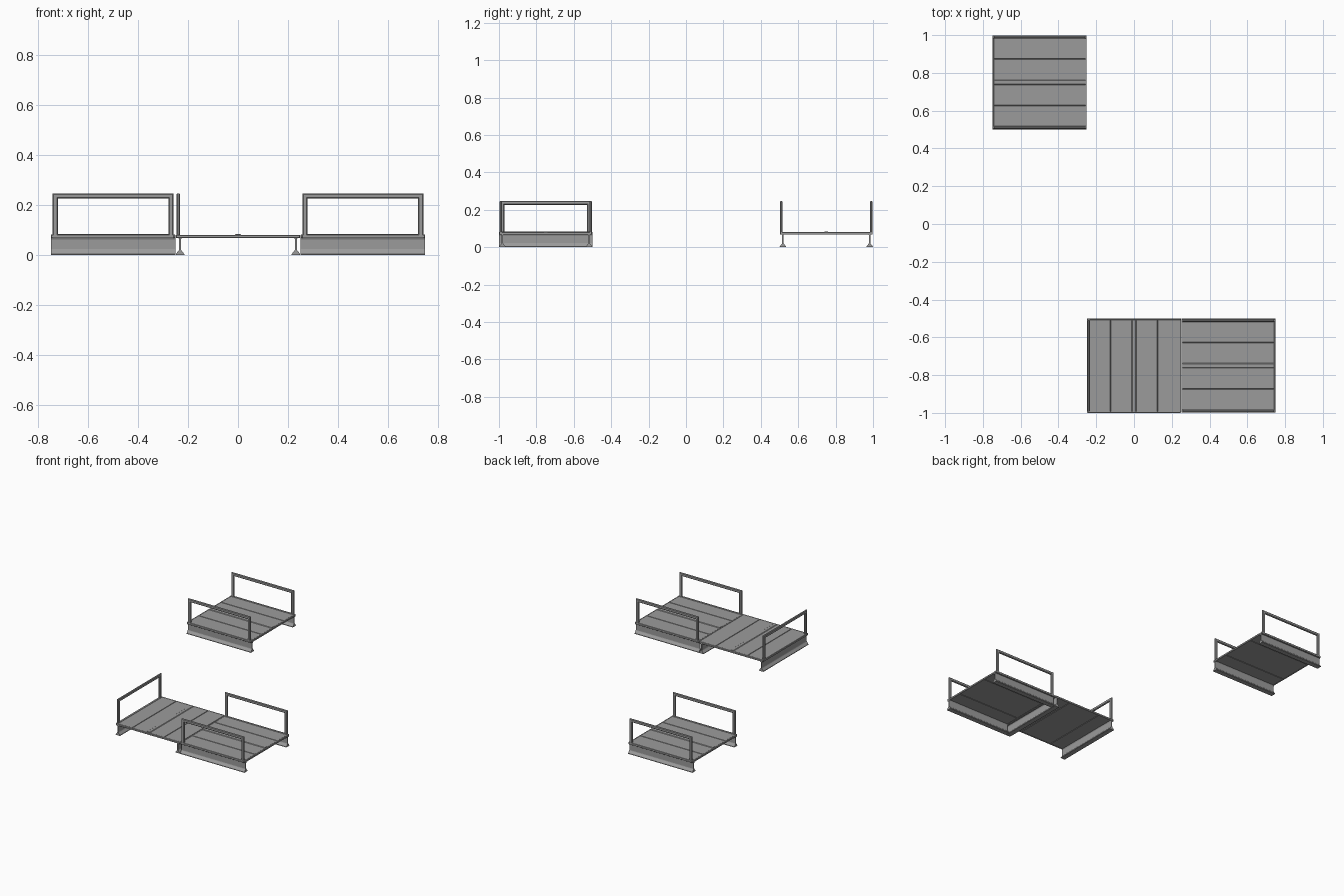
import bpy, bmesh
from mathutils import Matrix, Vector
from math import pi

if "Cube" in bpy.data.objects:
    bpy.data.objects.remove(bpy.data.objects["Cube"])

grey = bpy.data.materials.new("dark_grey_metal")
grey.diffuse_color = (0.33, 0.33, 0.33, 1)
grey.use_nodes = True
grey.node_tree.nodes["Principled BSDF"].inputs["Base Color"].default_value = grey.diffuse_color


def finish(name, bm, mat, bevel=0):
    bmesh.ops.recalc_face_normals(bm, faces=bm.faces)
    me = bpy.data.meshes.new(name)
    bm.to_mesh(me)
    bm.free()
    me.materials.append(grey)
    ob = bpy.data.objects.new(name, me)
    bpy.context.collection.objects.link(ob)
    ob.matrix_world = mat
    if bevel:
        mod = ob.modifiers.new("bevel", "BEVEL")
        mod.width = bevel
        mod.segments = 1
    return ob


def extrude_x(name, profile, length, mat):
    """Closed (y, z) profile swept along local x, centred."""
    bm = bmesh.new()
    face = bm.faces.new([bm.verts.new((-length / 2, y, z)) for y, z in profile])
    res = bmesh.ops.extrude_face_region(bm, geom=[face])
    bm.faces.new([v for v in face.verts]) if not face.is_valid else None
    moved = [v for v in res["geom"] if isinstance(v, bmesh.types.BMVert)]
    bmesh.ops.translate(bm, verts=moved, vec=(length, 0, 0))
    return finish(name, bm, mat)


def box(name, lo, hi, mat, bevel=0):
    lo, hi = Vector(lo), Vector(hi)
    bm = bmesh.new()
    bmesh.ops.create_cube(bm, size=1, matrix=Matrix.Translation((lo + hi) / 2)
                          @ Matrix.Diagonal((*(hi - lo), 1)))
    return finish(name, bm, mat, bevel)


def rail(name, y, mat):
    # mitred inverted-U loop: four-corner path with a chamfered section
    half, top, base, w, d, c = 0.242, 0.247, 0.078, 0.021, 0.007, 0.004
    section = [(0, -d + c), (c, -d), (w - c, -d), (w, -d + c),
               (w, d - c), (w - c, d), (c, d), (0, d - c)]
    bm = bmesh.new()
    rings = []
    for sx, zt, at_top in ((-1, base, 0), (-1, top, 1), (1, top, 1), (1, base, 0)):
        rings.append([bm.verts.new((sx * (half - i), y + o, zt - i * at_top))
                      for i, o in section])
    for a, b in zip(rings, rings[1:]):
        for k in range(8):
            n = (k + 1) % 8
            bm.faces.new((a[k], a[n], b[n], b[k]))
    bm.faces.new(rings[0])
    bm.faces.new(rings[-1])
    finish(name, bm, mat)


def walkway(tag, x, y, angle, rails):
    mat = Matrix.Translation((x, y, 0)) @ Matrix.Rotation(angle, 4, 'Z')

    # plank deck with V grooves on both faces and a raised centre strip
    half = [(0.248, 0.069), (0.248, 0.080), (0.126, 0.080), (0.1235, 0.073),
            (0.121, 0.080), (0.013, 0.080), (0.009, 0.083)]
    under = [(0.121, 0.069), (0.1235, 0.072), (0.126, 0.069)]
    profile = half + [(-a, z) for a, z in reversed(half)]
    profile += [(-a, z) for a, z in reversed(under)] + under
    extrude_x("deck_" + tag, profile, 0.484, mat)

    # end trims closing off the planks
    for s in (-1, 1):
        lo, hi = sorted((s * 0.2415, s * 0.2495))
        box("deck_end_trim_" + tag, (lo, -0.248, 0.067), (hi, 0.248, 0.0805), mat, 0.002)

    # flared beams under both edges
    bh = [(0.017, 0), (0.017, 0.004), (0.005, 0.019), (0.0035, 0.023),
          (0.0035, 0.062), (0.007, 0.069)]
    for s in (-1, 1):
        prof = [(s * 0.232 + a, z) for a, z in bh]
        prof += [(s * 0.232 - a, z) for a, z in reversed(bh)]
        extrude_x("support_beam_" + tag, prof, 0.498, mat)

    # guard rails, each on a low edge strip
    for s in rails:
        lo, hi = sorted((s * 0.232, s * 0.247))
        box("edge_strip_" + tag, (-0.249, lo, 0.067), (0.249, hi, 0.082), mat, 0.0015)
        rail("guard_rail_" + tag, s * 0.240, mat)


walkway("rear", -0.5, 0.75, 0, (-1, 1))
walkway("right", 0.5, -0.75, 0, (-1, 1))
walkway("corner", 0, -0.75, pi / 2, (1,))
